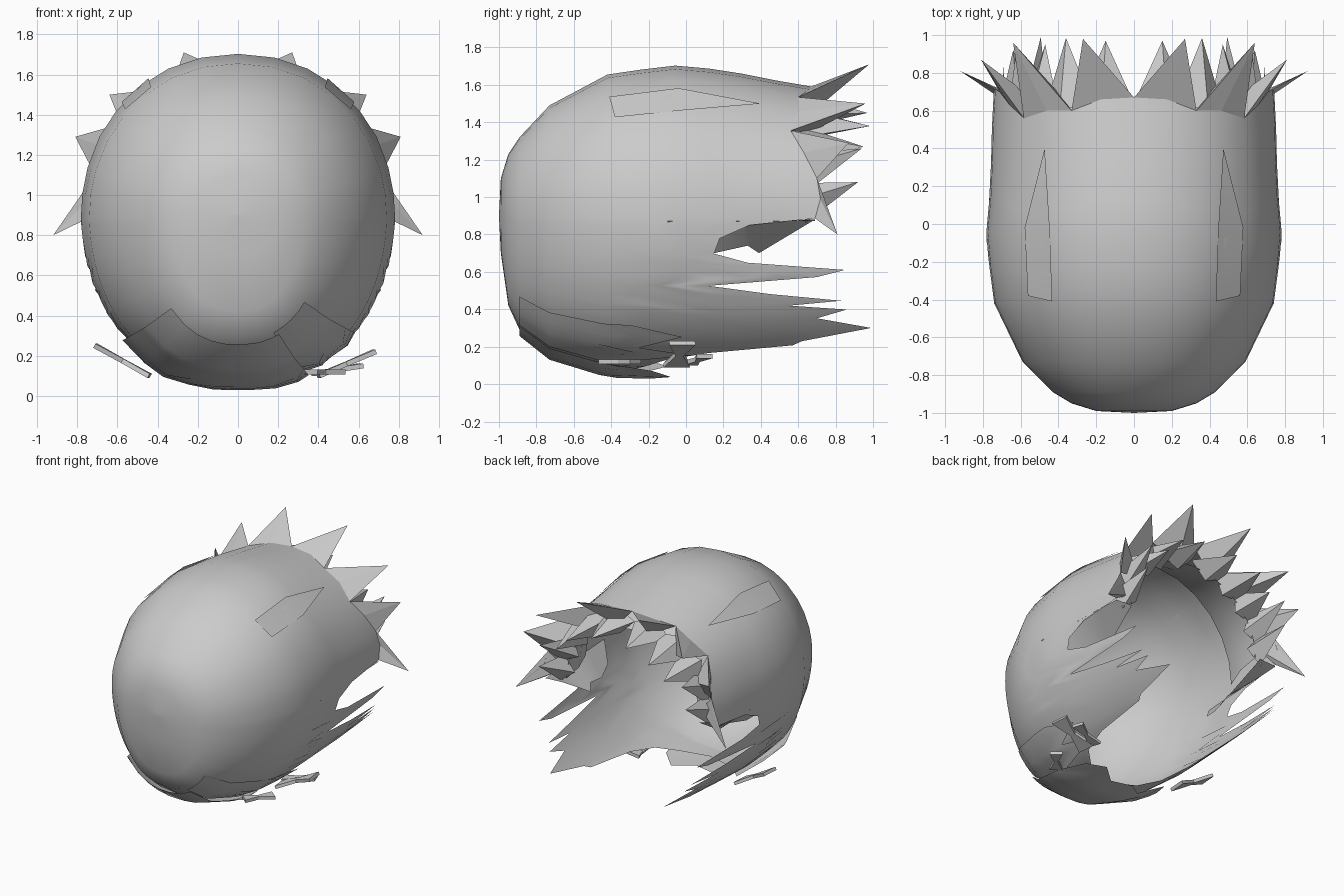
import bpy, math
from mathutils import Vector

if "Cube" in bpy.data.objects:
    bpy.data.objects.remove(bpy.data.objects["Cube"])

ZC = 0.9
# y, half width, top z, bottom z of the head-shaped shell
ROWS = [(-1.0, 0, .9, .9), (-.99, .2, 1.1, .70), (-.95, .33, 1.23, .42), (-.89, .43, 1.32, .29),
        (-.73, .59, 1.49, .17), (-.42, .74, 1.655, .08), (-.08, .785, 1.705, .07),
        (.2, .76, 1.68, .07), (.6, .75, 1.6, .09), (1.0, .72, 1.55, .12)]


def surf(a, y, s=1.0):
    """Point on the shell: a = degrees from the top, y = depth."""
    for r0, r1 in zip(ROWS, ROWS[1:]):
        if y <= r1[0] + 1e-6:
            break
    t = min(1, max(0, (y - r0[0]) / (r1[0] - r0[0])))
    w, zt, zb = [r0[i] + (r1[i] - r0[i]) * t for i in (1, 2, 3)]
    sn, c = math.sin(math.radians(a)), math.cos(math.radians(a))
    if abs(sn) < 1e-6:
        sn = 0
    x = math.copysign(w * abs(sn) ** (.95 if c > 0 else .85), sn)
    return Vector((x * s, y, ZC + s * c * (zt - ZC if c > 0 else ZC - zb)))


def make(name, verts, faces, mirror=True, smooth=True):
    me = bpy.data.meshes.new(name)
    me.from_pydata([tuple(v) for v in verts], [], faces)
    me.validate()
    ob = bpy.data.objects.new(name, me)
    bpy.context.collection.objects.link(ob)
    bpy.ops.object.select_all(action='DESELECT')
    ob.select_set(True)
    bpy.context.view_layer.objects.active = ob
    if smooth:
        bpy.ops.object.shade_smooth_by_angle(angle=math.radians(50))
    if mirror:
        m = ob.modifiers.new("mirror", 'MIRROR')
        m.merge_threshold = .002
    return ob


def sheet(name, meridians, start, split, s=1.0, mirror=True, n=6):
    """Sheet of hair following the shell; each meridian is (angle, end y)."""
    lead = [r[0] for r in ROWS if start <= r[0] <= split + 1e-6]
    verts, faces = [], []
    for a, ye in meridians:
        ys = lead + [split + (ye - split) * k / n for k in range(1, n + 1)]
        verts += [surf(a, y, s) for y in ys]
    k = len(lead) + n
    for i in range(len(meridians) - 1):
        for j in range(k - 1):
            p = i * k + j
            faces.append((p, p + 1, p + k + 1, p + k))
    return make(name, verts, faces, mirror)


def ang(z):
    return math.degrees(math.acos((z - ZC) / .82))


# main shell with notched rear rim
upper = [(0, .67), (12.5, .66), (25, .6), (37, .6), (50, .56), (61, .63), (73, .7), (82, .72), (91, .69)]
sides = [(ang(z), ye) for z, ye in
         [(.85, .34), (.78, .18), (.70, .15), (.65, .33), (.60, .85), (.565, .70), (.53, .12),
          (.48, .45), (.43, .83), (.415, .55), (.38, .86), (.34, .70), (.27, .99), (.22, .62),
          (.20, .57), (.175, .12), (.14, -.1), (.10, -.22)]] + [(180, -.3)]
sheet("hair_shell", upper + sides, -1.0, -.42)

# swept fringe, parted right of centre
sheet("fringe_main", [(157, -.42), (162, -.18), (170, -.08), (178, -.2), (186, -.16), (194, -.25),
                      (203, -.1), (212, -.3), (224, -.4)], -.89, -.73, 1.055, False)
sheet("fringe_side", [(134, -.3), (140, -.02), (147, -.25), (152, .03), (160, -.4)], -.89, -.73, 1.02, False)

# rear spikes: pyramids standing on the rim
verts, faces = [], []


def spike(base, tip):
    i = len(verts)
    verts.extend(base + [Vector(tip)])
    n = len(base)
    faces.extend((i + k, i + (k + 1) % n, i + n) for k in range(n))


notch = [upper[i] for i in (0, 2, 4, 6, 8)]
mids = [upper[i] for i in (1, 3, 5, 7)]
tips = [(.27, .98, 1.71), (.64, .96, 1.50), (.81, .87, 1.29), (.92, .81, .80)]
for i, tip in enumerate(tips):
    inner = surf(mids[i][0], .66, .80)
    spike([surf(*notch[i]), surf(*mids[i]), surf(*notch[i + 1]), inner], tip)
for a, w, tip in [(13, 13, (.15, .97, 1.45)), (32, 13, (.36, .985, 1.38)), (50, 12, (.47, .95, 1.27)),
                  (67, 11, (.62, .94, 1.26)), (83, 10, (.64, .92, 1.08))]:
    spike([surf(a - w, .64, .86), surf(a, .6, .96), surf(a + w, .64, .86), surf(a, .64, .7)], tip)
make("rear_spikes", verts, faces, smooth=False)

# inner lining behind the spikes
verts, faces = [], []
angles = [0, 15, 30, 45, 60, 75, 90]
for a in angles:
    for y, s in ((.66, .78), (.45, .82), (.25, .92)):
        verts.append(surf(a, y, s))
for i in range(len(angles) - 1):
    for j in range(2):
        p = i * 3 + j
        faces.append((p, p + 1, p + 4, p + 3))
make("inner_lining", verts, faces)

# nape lock turning inward below the shell edge
verts = [surf(92, y) for y in (-.1, .12, .3, .5, .69)]
verts += [Vector(p) for p in ((.68, .0, .74), (.63, .15, .70), (.60, .33, .74), (.56, .39, .70), (.60, .69, .88))]
make("nape_lock", verts, [(i, i + 1, i + 6, i + 5) for i in range(4)])


# flat flicks lying over the crown
def flick(name, a, pts):
    verts = [surf(a + da, y, 1.015) for y, da in pts]
    return make(name, verts, [(0, 1, 3, 2), (2, 3, 4)])


flick("crown_flick", 40, [(-.41, -6), (-.38, 7), (-.04, -7), (-.02, 6), (.40, -3)])


# small bow-shaped clips at the fringe
def bow(name, p0, p1, width, waist=.3, t=.012):
    p0, p1 = Vector(p0), Vector(p1)
    d = p1 - p0
    side = d.cross(Vector((0, 0, 1))).normalized()
    up = side.cross(d).normalized() * t
    verts = []
    for o in (-up, up):
        for k, w in ((0, 1), (.5, waist), (1, 1)):
            c = p0 + d * k
            verts += [c - side * width * w / 2 + o, c + side * width * w / 2 + o]
    faces = [(0, 1, 3, 2), (2, 3, 5, 4), (6, 8, 9, 7), (8, 10, 11, 9), (0, 2, 8, 6), (2, 4, 10, 8),
             (1, 7, 9, 3), (3, 9, 11, 5), (0, 6, 7, 1), (4, 5, 11, 10)]
    make(name, verts, faces, False, False)


bow("bow_left", (-.44, -.05, .10), (-.71, -.03, .25), .14)
bow("bow_right_rear", (.40, -.05, .10), (.68, -.02, .22), .14)
bow("bow_right_low", (.38, .02, .11), (.61, .10, .15), .09)
bow("bow_right_front", (.36, -.44, .12), (.50, -.27, .12), .09)
